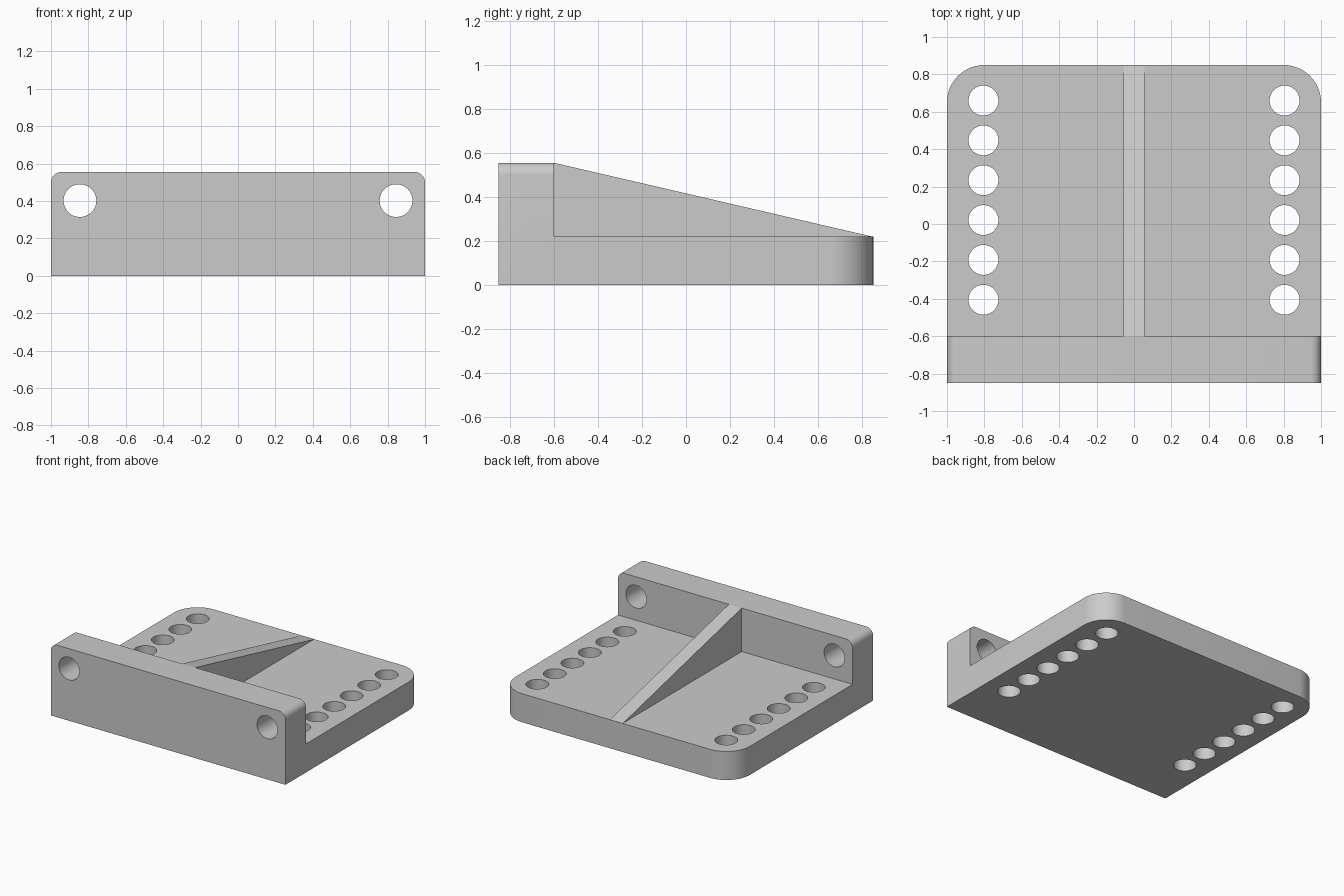
import bpy, bmesh
from math import radians
from mathutils import Matrix, Vector

if "Cube" in bpy.data.objects:
    bpy.data.objects.remove(bpy.data.objects["Cube"], do_unlink=True)

FRONT, BACK, WALL_BACK = -0.85, 0.85, -0.6
BASE_TOP, WALL_TOP = 0.22, 0.555

grey = bpy.data.materials.new("plain_grey")
grey.use_nodes = True
grey.diffuse_color = (0.6, 0.6, 0.6, 1)
grey.node_tree.nodes["Principled BSDF"].inputs["Base Color"].default_value = (0.6, 0.6, 0.6, 1)


def add_object(name, bm):
    bmesh.ops.recalc_face_normals(bm, faces=bm.faces[:])
    mesh = bpy.data.meshes.new(name)
    bm.to_mesh(mesh)
    bm.free()
    mesh.materials.append(grey)
    obj = bpy.data.objects.new(name, mesh)
    bpy.context.collection.objects.link(obj)
    return obj


def extrude_profile(points, half_width):
    """Side profile of (y, z) points, extruded across x."""
    bm = bmesh.new()
    face = bm.faces.new([bm.verts.new((-half_width, y, z)) for y, z in points])
    new = bmesh.ops.extrude_face_region(bm, geom=[face])["geom"]
    bmesh.ops.translate(bm, vec=(2 * half_width, 0, 0),
                        verts=[g for g in new if isinstance(g, bmesh.types.BMVert)])
    return bm


def round_edges(bm, axis, test, radius, segments):
    """Round the edges parallel to an axis whose midpoint passes the test."""
    picked = []
    for e in bm.edges:
        a, b = e.verts[0].co, e.verts[1].co
        if abs((b - a).normalized()[axis]) > 0.99 and test((a + b) / 2):
            picked.append(e)
    bmesh.ops.bevel(bm, geom=picked, offset=radius, offset_type='OFFSET',
                    segments=segments, profile=0.5, affect='EDGES')


def add_drill(bm, centre, radius, depth, rotation):
    bmesh.ops.create_cone(bm, cap_ends=True, segments=48, radius1=radius, radius2=radius,
                          depth=depth, matrix=Matrix.Translation(Vector(centre)) @ rotation)


# Base plate and upright front wall as one L-shaped bracket
bm = extrude_profile([(FRONT, 0), (BACK, 0), (BACK, BASE_TOP), (WALL_BACK, BASE_TOP),
                      (WALL_BACK, WALL_TOP), (FRONT, WALL_TOP)], 1.0)
round_edges(bm, 2, lambda m: m.y > 0.8, 0.2, 14)
round_edges(bm, 1, lambda m: m.z > 0.5, 0.055, 8)
bracket = add_object("bracket", bm)

# Sloping centre rib, sunk into the bracket
rib = add_object("centre_rib", extrude_profile(
    [(WALL_BACK, WALL_TOP), (0.845, BASE_TOP), (0.8, 0.1), (-0.7, 0.1), (-0.7, 0.5)], 0.055))

# Drills for the plate holes and the wall holes
bm = bmesh.new()
for side in (-1, 1):
    for i in range(6):
        add_drill(bm, (side * 0.805, -0.405 + i * 0.213, 0.1), 0.08, 0.6, Matrix())
    add_drill(bm, (side * 0.845, -0.725, 0.402), 0.0875, 0.5,
              Matrix.Rotation(radians(90), 4, 'X'))
drills = add_object("hole_cutters", bm)

# Join the rib, cut the holes, then bake the result
for tool, operation in ((rib, 'UNION'), (drills, 'DIFFERENCE')):
    mod = bracket.modifiers.new(tool.name, 'BOOLEAN')
    mod.object, mod.operation, mod.solver = tool, operation, 'EXACT'
baked = bpy.data.meshes.new_from_object(
    bracket.evaluated_get(bpy.context.evaluated_depsgraph_get()))
bracket.modifiers.clear()
bracket.data = baked
for helper in (rib, drills):
    bpy.data.objects.remove(helper, do_unlink=True)

# Smooth the rounded corners and hole walls, keeping the rest crisp
bpy.ops.object.select_all(action='DESELECT')
bracket.select_set(True)
bpy.context.view_layer.objects.active = bracket
bpy.ops.object.shade_smooth_by_angle(angle=radians(12))
